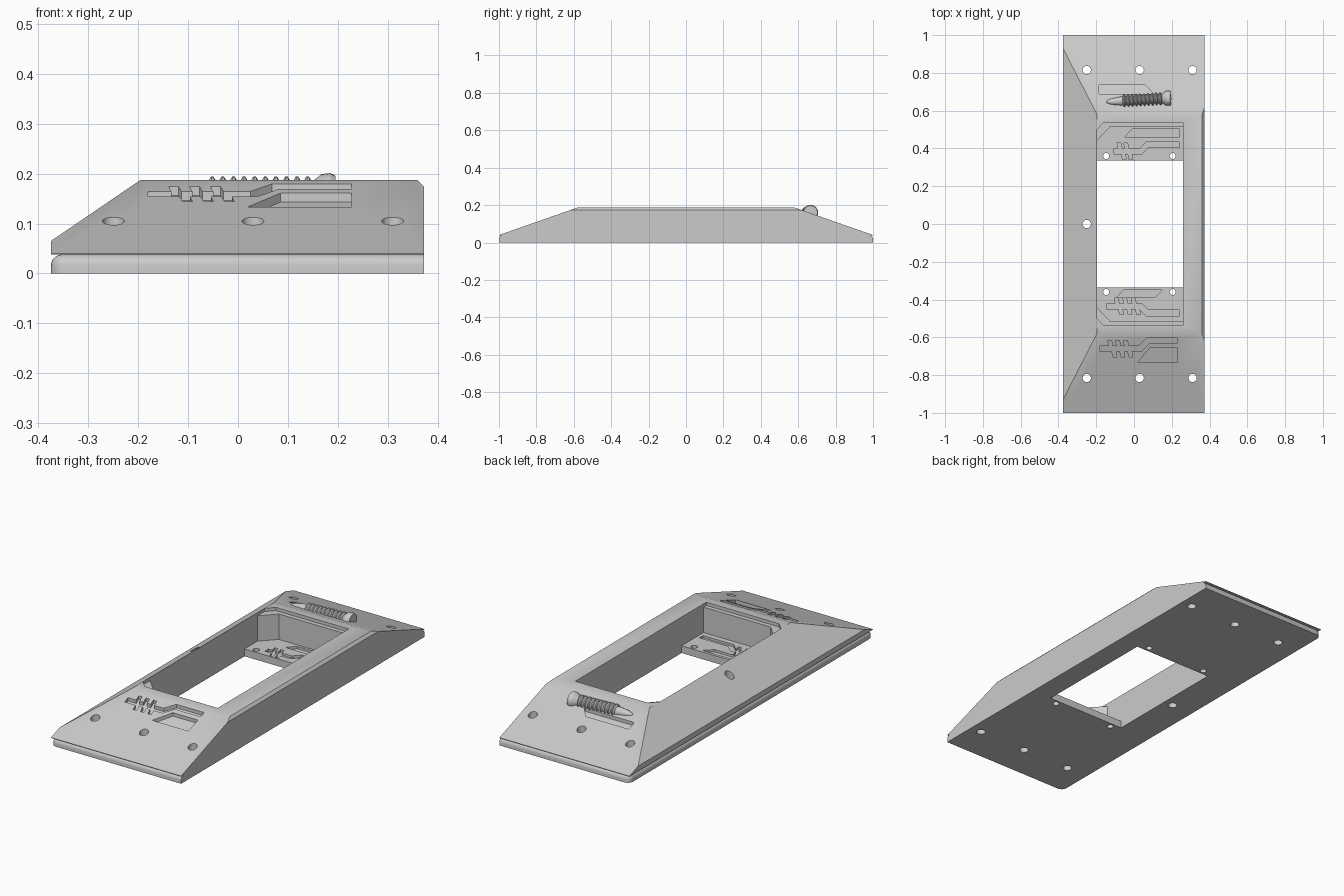
import bpy, bmesh, math
from mathutils import Vector, Matrix

if "Cube" in bpy.data.objects:
    bpy.data.objects.remove(bpy.data.objects["Cube"])

grey = bpy.data.materials.new("light_grey")
grey.diffuse_color = (0.6, 0.6, 0.6, 1)
grey.use_nodes = True
grey.node_tree.nodes["Principled BSDF"].inputs["Base Color"].default_value = grey.diffuse_color

SEAM, TOP = 0.038, 0.187


def make(name, bm):
    bmesh.ops.recalc_face_normals(bm, faces=bm.faces)
    me = bpy.data.meshes.new(name)
    bm.to_mesh(me)
    bm.free()
    me.materials.append(grey)
    ob = bpy.data.objects.new(name, me)
    bpy.context.collection.objects.link(ob)
    return ob


def prism(points, bottom, top):
    """Vertical prism whose floor may follow a slope."""
    bm = bmesh.new()
    lo = [bm.verts.new((x, y, bottom(x, y))) for x, y in points]
    hi = [bm.verts.new((x, y, top)) for x, y in points]
    bm.faces.new(lo)
    bm.faces.new(hi)
    n = len(points)
    for i in range(n):
        j = (i + 1) % n
        bm.faces.new((lo[i], lo[j], hi[j], hi[i]))
    return bm


def cut(ob, points, bottom, top=0.3):
    cutter = make("cutter", prism(points, bottom, top))
    cutter.hide_render = True
    mod = ob.modifiers.new("cut", 'BOOLEAN')
    mod.operation, mod.solver, mod.object = 'DIFFERENCE', 'EXACT', cutter
    bpy.context.view_layer.objects.active = ob
    bpy.ops.object.modifier_apply(modifier=mod.name)
    bpy.data.objects.remove(cutter)


def circle(cx, cy, r, n=24):
    return [(cx + r * math.cos(2 * math.pi * i / n), cy + r * math.sin(2 * math.pi * i / n)) for i in range(n)]


def rect(x0, x1, y0, y1):
    return [(x0, y0), (x1, y0), (x1, y1), (x0, y1)]


def below(x, y):
    return -0.1


def slope(y):
    return min(TOP, SEAM + 0.002 + (1 - abs(y)) * 0.35)


def slope_floor(x, y):
    return SEAM + 0.002 + (1 - abs(y)) * 0.35 - 0.018


def ledge_floor(x, y):
    return SEAM - 0.012


def circuit(ob, x0, x1, x2, y, rise, w, fins, floor):
    """Stepped groove crossed by three slanted fins."""
    d = abs(rise)
    a, b = (d, 0) if rise > 0 else (0, d)
    cut(ob, [(x0, y - w), (x1 + a * 0.3, y - w), (x1 + d + a * 0.3, y - w + rise), (x2, y - w + rise),
             (x2, y + w + rise), (x1 + d + b * 0.3, y + w + rise), (x1 + b * 0.3, y + w), (x0, y + w)], floor)
    for fx in fins:
        for s in (-1, 1):
            sx = -0.014 * s
            y0, y1 = y + s * w * 0.5, y + s * (w + 0.028)
            cut(ob, [(fx + sx * 0.5, y0), (fx + 0.02 + sx * 0.5, y0), (fx + 0.02 + sx, y1), (fx + sx, y1)], floor)


# Sloped upper frame, trimmed from a block
bm = prism(rect(-0.375, 0.373, -1, 1), lambda x, y: SEAM, TOP)
planes = [((0, s, SEAM + 0.002), (0, s * 0.35, 1)) for s in (-1, 1)]
planes += [((-0.375, 0, 0.065), (-0.122, 0, 0.179)), ((0.373, 0, 0.174), (1, 0, 1))]
for co, no in planes:
    res = bmesh.ops.bisect_plane(bm, geom=bm.verts[:] + bm.edges[:] + bm.faces[:], plane_co=co,
                                 plane_no=Vector(no).normalized(), clear_outer=True)
    bmesh.ops.edgeloop_fill(bm, edges=[e for e in res['geom_cut'] if isinstance(e, bmesh.types.BMEdge)])
bmesh.ops.remove_doubles(bm, verts=bm.verts, dist=1e-5)
frame = make("upper_frame", bm)

# Base plate with rounded left, front and back edges
bm = prism(rect(-0.375, 0.373, -1, 1), lambda x, y: 0, SEAM)


def edges_where(test):
    return [e for e in bm.edges if test(*[v.co for v in e.verts])]


bmesh.ops.bevel(bm, geom=edges_where(lambda a, b: a.x < -0.3 and b.x < -0.3 and abs(a.z - b.z) > 0.01),
                offset=0.03, segments=6, affect='EDGES', profile=0.5)
bmesh.ops.bevel(bm, geom=edges_where(lambda a, b: a.z > 0.03 and b.z > 0.03 and not (a.x > 0.37 and b.x > 0.37)),
                offset=0.022, segments=5, affect='EDGES', profile=0.5)
plate = make("base_plate", bm)

# Central opening: clipped corners and a shallow step around the rim
def opening(y, c, x0=-0.197, x1=0.26):
    return [(x0, -y + c), (x0 + c * 0.95, -y), (x1, -y), (x1, y), (x0 + c * 0.95, y), (x0, y - c)]


cut(frame, opening(0.515, 0.075), below)
cut(frame, opening(0.538, 0.04), lambda x, y: 0.17)
cut(plate, rect(-0.197, 0.26, -0.335, 0.335), below)

# Fixing holes
for hx, hy in [(x, s * 0.815) for x in (-0.25, 0.03, 0.31) for s in (-1, 1)] + [(-0.25, 0)]:
    for part in (frame, plate):
        cut(part, circle(hx, hy, 0.022), below)
for hx in (-0.147, 0.205):
    for s in (-1, 1):
        cut(plate, circle(hx, s * 0.36, 0.016), below)

# Grooves in the front and back slopes
circuit(frame, -0.18, 0.025, 0.228, -0.66, 0.043, 0.015, (-0.125, -0.083, -0.041), slope_floor)
cut(frame, [(0.02, -0.733), (0.228, -0.733), (0.228, -0.655), (0.085, -0.655)], slope_floor)
cut(frame, [(-0.185, 0.688), (0.105, 0.688), (0.06, 0.735), (-0.185, 0.735)], slope_floor)

# Grooves in the inner ledges
circuit(plate, -0.105, 0.03, 0.242, 0.385, 0.034, 0.015, (-0.075, -0.04), ledge_floor)
cut(plate, [(-0.05, 0.46), (0.242, 0.46), (0.242, 0.502), (-0.01, 0.502)], ledge_floor)
circuit(plate, -0.145, 0.03, 0.242, -0.436, -0.035, 0.015, (-0.09, -0.045, 0.0), ledge_floor)
cut(plate, [(-0.092, -0.39), (0.108, -0.39), (0.15, -0.35), (-0.055, -0.35)], ledge_floor)

# Screw lying half sunk in the back slope, turned from one profile
profile = [(0, 0), (0.008, 0.009), (0.03, 0.017), (0.085, 0.025)]
for i in range(10):
    s = 0.09 + i * 0.0213
    profile += [(s, 0.024), (s + 0.006, 0.034), (s + 0.011, 0.034), (s + 0.017, 0.024)]
profile += [(0.302, 0.026), (0.318, 0.039), (0.335, 0.041), (0.345, 0.037), (0.348, 0)]
bm = bmesh.new()
vs = [bm.verts.new((s, r, 0)) for s, r in profile]
es = [bm.edges.new(p) for p in zip(vs, vs[1:])]
bmesh.ops.spin(bm, geom=vs + es, cent=(0, 0, 0), axis=(1, 0, 0), angle=2 * math.pi, steps=24)
bmesh.ops.remove_doubles(bm, verts=bm.verts, dist=1e-5)
bm.transform(Matrix.Translation((-0.15, 0.645, 0.16)) @ Matrix.Rotation(math.radians(3.5), 4, 'Z'))
make("screw", bm)

# Smooth the rounded surfaces, keep the corners crisp
for ob in bpy.context.scene.objects:
    bpy.ops.object.select_all(action='DESELECT')
    ob.select_set(True)
    bpy.context.view_layer.objects.active = ob
    bpy.ops.object.shade_smooth_by_angle(angle=math.radians(28))
